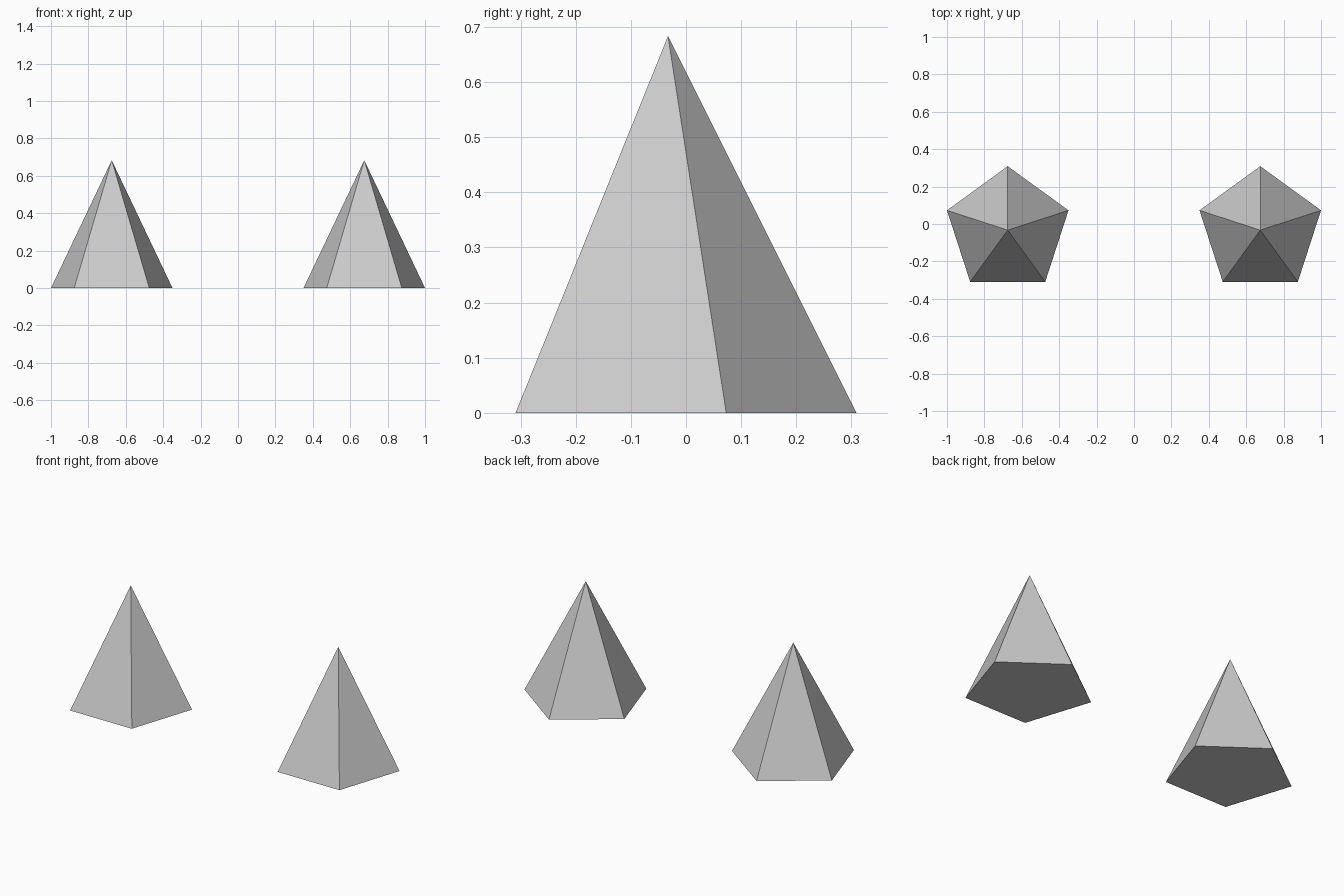
import bpy, bmesh
from math import sin, cos, tau

if "Cube" in bpy.data.objects:
    bpy.data.objects.remove(bpy.data.objects["Cube"])

R = 0.3416      # base circumradius
H = 2 * R       # apex height
CX, CY = 1 - R * sin(tau / 5), -R * (1 - cos(tau / 10)) / 2


def pyramid(name, x, y, sides=5):
    """Closed pyramid with one base corner pointing to the back (+y)."""
    bm = bmesh.new()
    base = [bm.verts.new((-R * sin(tau * i / sides), R * cos(tau * i / sides), 0))
            for i in range(sides)]
    apex = bm.verts.new((0, 0, H))
    bm.faces.new(base[::-1])
    for i in range(sides):
        bm.faces.new((base[i], base[(i + 1) % sides], apex))
    bmesh.ops.recalc_face_normals(bm, faces=bm.faces[:])
    mesh = bpy.data.meshes.new(name)
    bm.to_mesh(mesh)
    bm.free()
    obj = bpy.data.objects.new(name, mesh)
    obj.location = (x, y, 0)
    bpy.context.collection.objects.link(obj)


# Matching pair of five-sided spikes
for side, sign in (("left", -1), ("right", 1)):
    pyramid(f"{side}_spike", sign * CX, CY)
